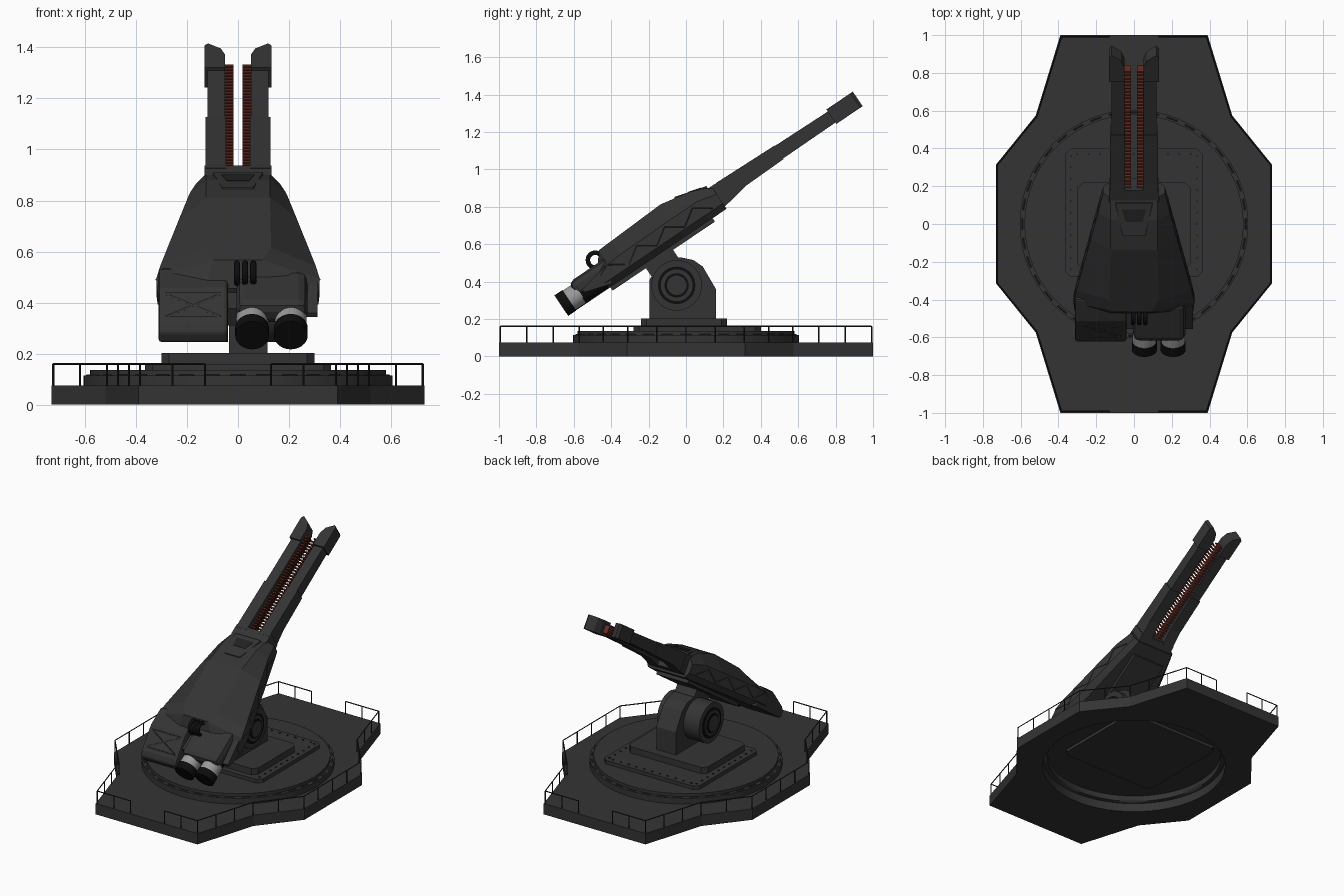
import bpy, bmesh, math
from mathutils import Matrix, Vector

cube = bpy.data.objects.get("Cube")
if cube:
    bpy.data.objects.remove(cube)


def material(name, r, g, b):
    m = bpy.data.materials.new(name)
    m.use_nodes = True
    m.diffuse_color = (r, g, b, 1)
    m.node_tree.nodes["Principled BSDF"].inputs["Base Color"].default_value = (r, g, b, 1)
    return m


GREY = material("dark grey", .034, .034, .034)
DARK = material("charcoal", .016, .016, .016)
BLACK = material("black", .004, .004, .004)
STEEL = material("light steel", .32, .32, .32)
RED = material("coil red", .13, .025, .018)

# Gun frame: x across, y along the barrels, z up from the bore, pivoting on the trunnion
GUN = Matrix.Translation((0, -.05, .38)) @ Matrix.Rotation(math.radians(34), 4, 'X')
HATCH = GUN @ Matrix.Translation((0, .25, .392)) @ Matrix.Rotation(math.radians(-15), 4, 'X')
FIXED = Matrix.Identity(4)


def finish(name, bm, mat, frame=FIXED, bevel=0, smooth=False):
    bmesh.ops.recalc_face_normals(bm, faces=bm.faces)
    me = bpy.data.meshes.new(name)
    bm.to_mesh(me)
    bm.free()
    me.transform(frame)
    me.materials.append(mat)
    ob = bpy.data.objects.new(name, me)
    bpy.context.collection.objects.link(ob)
    if bevel:
        mod = ob.modifiers.new("bevel", 'BEVEL')
        mod.width, mod.segments = bevel, 2
    if smooth:
        bpy.ops.object.select_all(action='DESELECT')
        ob.select_set(True)
        bpy.context.view_layer.objects.active = ob
        bpy.ops.object.shade_smooth_by_angle(angle=math.radians(35))
    return ob


def prism(name, pts, axis, lo, hi, mat, frame=FIXED, bevel=0):
    """Extrude a 2D outline along x (outline in y, z) or z (outline in x, y)."""
    bm = bmesh.new()
    place = (lambda p, h: (h, *p)) if axis == 'x' else (lambda p, h: (*p, h))
    a, b = ([bm.verts.new(place(p, h)) for p in pts] for h in (lo, hi))
    bm.faces.new(a)
    bm.faces.new(b)
    for i in range(len(pts)):
        j = (i + 1) % len(pts)
        bm.faces.new((a[i], a[j], b[j], b[i]))
    return finish(name, bm, mat, frame, bevel)


def add_box(bm, lo, hi):
    size = [b - a for a, b in zip(lo, hi)]
    mid = [(a + b) / 2 for a, b in zip(lo, hi)]
    bmesh.ops.create_cube(bm, size=1, matrix=Matrix.Translation(mid) @ Matrix.Diagonal((*size, 1)))


def box(name, lo, hi, mat, frame=FIXED, bevel=0):
    bm = bmesh.new()
    add_box(bm, lo, hi)
    return finish(name, bm, mat, frame, bevel)


def add_bar(bm, a, b, r, sides=4):
    a, b = Vector(a), Vector(b)
    rot = (b - a).to_track_quat('Z', 'Y').to_matrix().to_4x4()
    bmesh.ops.create_cone(bm, cap_ends=True, segments=sides, radius1=r, radius2=r,
                          depth=(b - a).length, matrix=Matrix.Translation((a + b) / 2) @ rot)


def rod(name, a, b, r, mat, frame=FIXED, sides=40):
    bm = bmesh.new()
    add_bar(bm, a, b, r, sides)
    return finish(name, bm, mat, frame, smooth=True)


def cut_well(target, r, top):
    """Sink a round well into the underside."""
    cutter = rod("well_cutter", (0, 0, -.1), (0, 0, top), r, GREY, sides=64)
    mod = target.modifiers.new("well", 'BOOLEAN')
    mod.operation, mod.object, mod.solver = 'DIFFERENCE', cutter, 'EXACT'
    bpy.context.view_layer.objects.active = target
    bpy.ops.object.modifier_apply(modifier=mod.name)
    bpy.data.objects.remove(cutter)


# Platform and turntable, hollow underneath
side = [(.39, 1), (.52, .575), (.73, .315), (.73, -.315), (.52, -.575), (.39, -1)]
base = prism("platform", side + [(-x, y) for x, y in reversed(side)], 'z', 0, .075, GREY)
cut_well(base, .595, .2)
table = rod("turntable", (0, 0, .06), (0, 0, .115), .605, GREY, sides=64)
cut_well(table, .565, .1)
rod("turntable_top", (0, 0, .11), (0, 0, .135), .58, GREY, sides=64)
bm = bmesh.new()
for i in range(36):
    a = i * math.tau / 36
    add_bar(bm, (.592 * math.cos(a - .05), .592 * math.sin(a - .05), .115),
            (.592 * math.cos(a + .05), .592 * math.sin(a + .05), .115), .004)
finish("turntable_clips", bm, GREY)


def chamfered(x, y0, y1, c):
    return [(x, y0 + c), (x, y1 - c), (x - c, y1), (c - x, y1),
            (-x, y1 - c), (-x, y0 + c), (c - x, y0), (x - c, y0)]


prism("lower_mount_plate", chamfered(.365, -.28, .4, .03), 'z', .08, .16, GREY)
prism("upper_mount_plate", chamfered(.3, -.24, .22, .03), 'z', .155, .203, GREY)
bm = bmesh.new()
for i in range(11):
    y = -.24 + i * .06
    for s in (-1, 1):
        add_bar(bm, (s * .333, y, .155), (s * .333, y, .164), .007, 6)
    add_bar(bm, (-.3 + i * .06, .37, .155), (-.3 + i * .06, .37, .164), .007, 6)
finish("mount_bolts", bm, DARK)

# Railings along both sides, open at the middle of each end
bm = bmesh.new()
path = [(.13, .992)] + [(x - .006, y * .992) for x, y in side] + [(.13, -.992)]
for s in (-1, 1):
    for (x0, y0), (x1, y1) in zip(path, path[1:]):
        n = max(2, round(math.hypot(x1 - x0, y1 - y0) / .15))
        add_bar(bm, (s * x0, y0, .16), (s * x1, y1, .16), .004)
        for i in range(n + 1):
            x, y = s * (x0 + (x1 - x0) * i / n), y0 + (y1 - y0) * i / n
            add_bar(bm, (x, y, .07), (x, y, .16), .004)
finish("railings", bm, DARK)

# Pedestal and trunnion drums
prism("pedestal", [(-.195, .2), (.16, .2), (.16, .36), (.09, .48), (.04, .515), (-.03, .53),
                   (-.1, .515), (-.16, .47), (-.195, .41)], 'x', -.035, .115, GREY)
for s in (-1, 1):
    tag = "left" if s > 0 else "right"
    for part, r, x, m in (("drum", .135, .16, GREY), ("dark_ring", .1, .165, BLACK),
                          ("hub", .085, .17, GREY), ("hub_groove", .065, .174, BLACK),
                          ("hub_cap", .052, .178, GREY)):
        rod(f"trunnion_{part}_{tag}", (s * .04, -.05, .38), (s * x, -.05, .38), r, m)
box("cradle_arm", (-.035, -.085, .02), (.115, .09, .22), GREY, GUN)

# Gun housing lofted along the barrel: station, half width, shoulder, roof half width, roof
bm = bmesh.new()
rings = []
for u, w, vs, t, vt in ((-.31, .315, .27, .13, .3), (-.24, .32, .3, .095, .388),
                        (-.16, .305, .305, .13, .392), (.17, .229, .31, .125, .407),
                        (.34, .19, .31, .125, .375), (.45, .163, .285, .125, .33)):
    half = [(w * .85, .19), (w, .225), (w, vs), (t, vt)]
    ring = half + [(-x, v) for x, v in reversed(half)]
    rings.append([bm.verts.new((x, u, v)) for x, v in ring])
bm.faces.new(rings[0])
bm.faces.new(rings[-1])
for a, b in zip(rings, rings[1:]):
    for i in range(8):
        j = (i + 1) % 8
        bm.faces.new((a[i], a[j], b[j], b[i]))
finish("gun_housing", bm, GREY, GUN)
box("belly_plate", (-.12, -.3, .168), (.12, .36, .2), GREY, GUN)
box("rear_core", (-.06, -.42, .2), (.02, -.25, .28), GREY, GUN)

# Roof hatch lying on the sloping nose
prism("roof_hatch", [(-.1, .185), (.1, .185), (.06, 0), (-.06, 0)], 'z', -.03, .007, GREY, HATCH, .005)
prism("hatch_panel", [(-.065, .15), (.065, .15), (.045, .08), (-.045, .08)], 'z', .005, .009, DARK, HATCH)

# Truss ribs, nearly flush with the housing sides
bm = bmesh.new()
for s in (-1, 1):
    for i in range(7):
        u0, u1 = -.24 + i * .09, -.15 + i * .09
        v0, v1 = (.235, .295) if i % 2 else (.295, .235)
        x0, x1 = (s * (.317 - .226 * (u + .24)) for u in (u0, u1))
        add_bar(bm, (x0, u0, v0), (x1, u1, v1), .007)
finish("side_ribs", bm, GREY, GUN)

# Equipment box at the rear right, with a cross brace on its sloping lid
prism("equipment_box", [(-.53, .19), (-.53, .24), (-.5, .265), (-.34, .325), (-.2, .325), (-.2, .19)],
      'x', -.312, -.04, GREY, GUN, .012)
bm = bmesh.new()
lid = lambda u: .264 + (u + .5) * .375
for x0, x1 in ((-.28, -.07), (-.07, -.28)):
    add_bar(bm, (x0, -.47, lid(-.47)), (x1, -.37, lid(-.37)), .006)
for u in (-.475, -.365):
    add_bar(bm, (-.285, u, lid(u)), (-.065, u, lid(u)), .006)
finish("lid_brace", bm, GREY, GUN)

# Twin exhausts at the rear left, under a rounded cowl with a cheek plate outside
box("exhaust_cowl", (-.005, -.475, .235), (.272, -.22, .335), GREY, GUN, .035)
for i, x in enumerate((.055, .207)):
    rod(f"exhaust_pipe_{i + 1}", (x, -.455, .25), (x, -.25, .25), .06, BLACK, GUN)
    rod(f"exhaust_collar_{i + 1}", (x, -.53, .255), (x, -.45, .255), .062, STEEL, GUN)
    rod(f"exhaust_nozzle_{i + 1}", (x, -.572, .255), (x, -.52, .255), .066, BLACK, GUN)
prism("exhaust_cheek", [(-.26, .3), (-.43, .265), (-.43, .245), (-.28, .2)], 'x', .268, .312, GREY, GUN)

# Arched hoses at the back of the housing
for i in range(3):
    x = -.004 + i * .032
    curve = bpy.data.curves.new("hose", 'CURVE')
    curve.dimensions, curve.bevel_depth, curve.bevel_resolution = '3D', .012, 2
    sp = curve.splines.new('POLY')
    sp.points.add(12)
    for k, p in enumerate(sp.points):
        a = math.radians(20 + k * 20)
        p.co = (x, -.485 + .04 * math.cos(a), .515 + .04 * math.sin(a), 1)
    sp.use_smooth = True
    curve.materials.append(BLACK)
    bpy.context.collection.objects.link(bpy.data.objects.new(f"hose_{i + 1}", curve))

# Twin rails of the barrel
prism("barrel_root", [(.4, .195), (.5, .215), (.5, .334), (.43, .336), (.4, .32)], 'x', -.132, .132, GREY, GUN)
for s in (-1, 1):
    tag = "left" if s > 0 else "right"
    prism(f"barrel_{tag}", [(.48, .212), (.62, .242), (1.22, .247), (1.22, .318), (.62, .328), (.48, .334)],
          'x', s * .05, s * .12, GREY, GUN)
    prism(f"barrel_sleeve_{tag}", [(.48, .21), (.6, .234), (.85, .24), (.85, .327), (.6, .333), (.48, .336)],
          'x', s * .048, s * .127, GREY, GUN)
    prism(f"muzzle_{tag}", [(s * x, u) for x, u in ((.132, 1.19), (.132, 1.345), (.118, 1.36),
                            (.068, 1.325), (.05, 1.28), (.05, 1.19))], 'z', .238, .332, GREY, GUN)
    bm = bmesh.new()
    for i in range(36):
        u = .5 + i * .021
        add_box(bm, (s * .034 - .017, u, .255), (s * .034 + .017, u + .009, .31))
    finish(f"coil_fins_{tag}", bm, RED, GUN)
